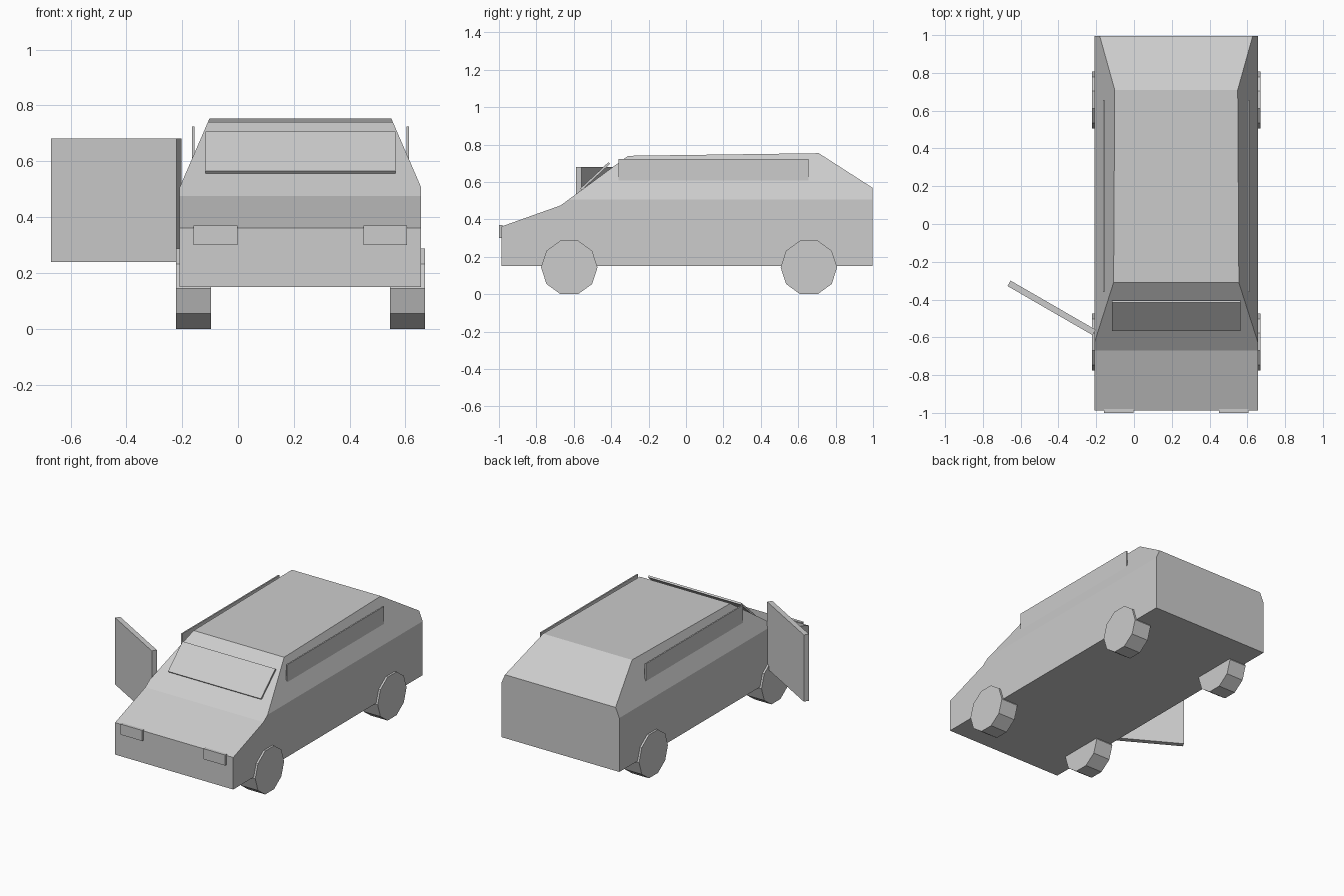
import bpy, bmesh, math
from mathutils import Matrix, Vector

if "Cube" in bpy.data.objects:
    bpy.data.objects.remove(bpy.data.objects["Cube"])

CX = 0.2235      # centre line of the car body (the open door shifts it sideways)
HALF = 0.4325    # half width of the body

grey = bpy.data.materials.new("light grey")
grey.diffuse_color = (0.604, 0.604, 0.604, 1)
grey.use_nodes = True
grey.node_tree.nodes["Principled BSDF"].inputs["Base Color"].default_value = grey.diffuse_color


def finish(bm, name):
    bmesh.ops.recalc_face_normals(bm, faces=bm.faces)
    mesh = bpy.data.meshes.new(name)
    bm.to_mesh(mesh)
    bm.free()
    mesh.materials.append(grey)
    obj = bpy.data.objects.new(name, mesh)
    bpy.context.collection.objects.link(obj)
    return obj


def box(name, centre, size, rotation=Matrix.Identity(4)):
    bm = bmesh.new()
    m = Matrix.Translation(centre) @ rotation @ Matrix.Diagonal((*size, 1))
    bmesh.ops.create_cube(bm, size=1, matrix=m)
    return finish(bm, name)


# Body: side profile extruded across, then the cabin sides sliced to lean inward
profile = [(-0.987, 0.15), (-0.987, 0.362), (-0.67, 0.475), (-0.31, 0.74),
           (0.71, 0.754), (0.996, 0.57), (0.996, 0.15)]
bm = bmesh.new()
face = bm.faces.new([bm.verts.new((CX - HALF, y, z)) for y, z in profile])
ext = bmesh.ops.extrude_face_region(bm, geom=[face])
bmesh.ops.translate(bm, vec=(2 * HALF, 0, 0),
                    verts=[v for v in ext["geom"] if isinstance(v, bmesh.types.BMVert)])
bmesh.ops.recalc_face_normals(bm, faces=bm.faces)
for s in (-1, 1):
    cut = bmesh.ops.bisect_plane(
        bm, geom=bm.verts[:] + bm.edges[:] + bm.faces[:],
        plane_co=(CX + s * HALF, 0, 0.507), plane_no=Vector((s * 0.247, 0, 0.107)),
        clear_outer=True)
    rim = [e for e in bm.edges if e.is_boundary]
    bmesh.ops.holes_fill(bm, edges=rim, sides=0)
finish(bm, "body")

# Wheels: ten-sided, resting on the ground
R = 0.151
APOTHEM = R * math.cos(math.pi / 10)
for side, s in (("left", -1), ("right", 1)):
    for end, y in (("front", -0.624), ("rear", 0.657)):
        bm = bmesh.new()
        bmesh.ops.create_cone(bm, cap_ends=True, segments=10, radius1=R, radius2=R, depth=0.125)
        # stand the wheel on a flat edge with its axle along x
        ring = sorted(bm.verts, key=lambda v: (v.co.z, math.atan2(v.co.y, v.co.x)))
        first = math.atan2(ring[0].co.y, ring[0].co.x)
        turn = Matrix.Rotation(-first, 4, 'Z')
        upright = Matrix(((0, 0, 1, 0), (1, 0, 0, 0), (0, 1, 0, 0), (0, 0, 0, 1)))
        bm.transform(Matrix.Translation((CX + s * 0.383, y, APOTHEM)) @ upright @ turn)
        finish(bm, f"{end}_{side}_wheel")

    # Upright side window panels, partly sunk into the leaning cabin sides
    box(f"{side}_side_window", (CX + s * 0.384, 0.148, 0.655), (0.009, 1.016, 0.138))

    # Headlights
    box(f"{side}_headlight", (CX + s * 0.304, -0.99, 0.335), (0.157, 0.02, 0.07))

# Windscreen plate, tipped a little steeper than the body behind it
box("windscreen", (CX, -0.486, 0.631), (0.68, 0.207, 0.012), Matrix.Rotation(math.radians(43), 4, 'X'))

# Open door swung out on the left
box("open_door", (-0.4365, -0.444, 0.46), (0.52, 0.033, 0.442), Matrix.Rotation(math.radians(-30), 4, 'Z'))
